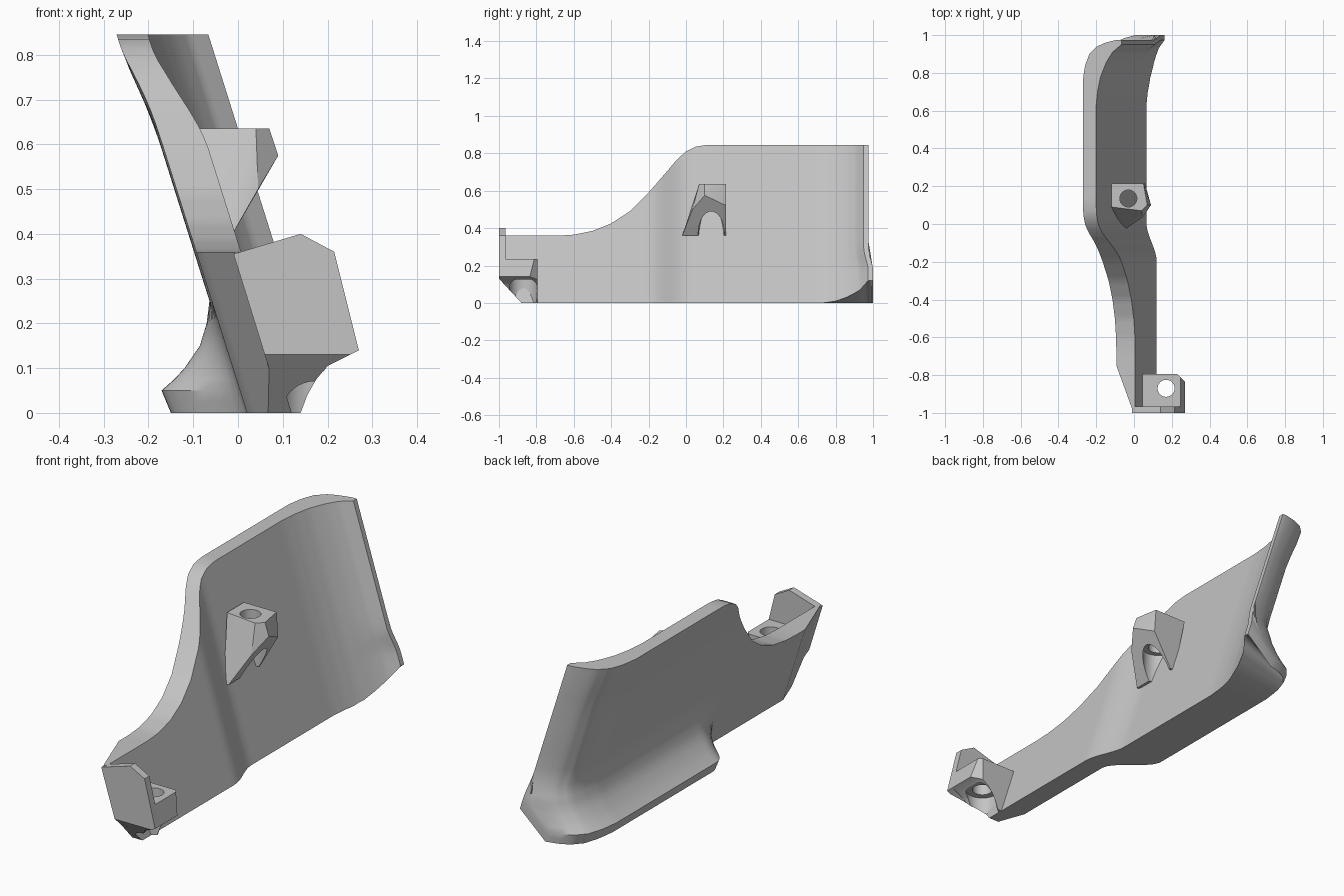
import bpy, bmesh
from mathutils import Vector

if "Cube" in bpy.data.objects:
    bpy.data.objects.remove(bpy.data.objects["Cube"])

grey = bpy.data.materials.new("light grey plastic")
grey.use_nodes = True
grey.diffuse_color = (0.55, 0.55, 0.55, 1)
grey.node_tree.nodes["Principled BSDF"].inputs["Base Color"].default_value = (0.55, 0.55, 0.55, 1)
LEAN = 0.315


def table(pairs, v):
    """Straight-line lookup in a list of (position, value) pairs."""
    if v <= pairs[0][0]:
        return pairs[0][1]
    for (a, fa), (b, fb) in zip(pairs, pairs[1:]):
        if v <= b:
            return fa + (fb - fa) * (v - a) / (b - a)
    return pairs[-1][1]


def smooth(a, b, v):
    t = min(1, max(0, (v - a) / (b - a)))
    return t * t * (3 - 2 * t)


def finish(name, bm):
    bmesh.ops.recalc_face_normals(bm, faces=bm.faces[:])
    mesh = bpy.data.meshes.new(name)
    bm.to_mesh(mesh)
    bm.free()
    mesh.materials.append(grey)
    ob = bpy.data.objects.new(name, mesh)
    bpy.context.collection.objects.link(ob)
    return ob


def select(ob):
    bpy.ops.object.select_all(action='DESELECT')
    ob.select_set(True)
    bpy.context.view_layer.objects.active = ob


def shade(ob):
    select(ob)
    bpy.ops.object.shade_smooth_by_angle(angle=0.5)


def hull(name, points):
    bm = bmesh.new()
    for p in points:
        bm.verts.new(p)
    res = bmesh.ops.convex_hull(bm, input=bm.verts[:])
    junk = set(res["geom_interior"]) | set(res["geom_unused"])
    bmesh.ops.delete(bm, geom=[g for g in junk if isinstance(g, bmesh.types.BMVert)], context='VERTS')
    bmesh.ops.dissolve_limit(bm, angle_limit=0.02, verts=bm.verts[:], edges=bm.edges[:])
    return finish(name, bm)


def prism(name, profile, y0, y1):
    """Extrude an x-z profile from y0 to y1."""
    bm = bmesh.new()
    face = bm.faces.new([bm.verts.new((x, y0, z)) for x, z in profile])
    out = bmesh.ops.extrude_face_region(bm, geom=[face])
    verts = [g for g in out["geom"] if isinstance(g, bmesh.types.BMVert)]
    bmesh.ops.translate(bm, vec=(0, y1 - y0, 0), verts=verts)
    return finish(name, bm)


def slice_off(ob, point, normal):
    """Remove everything on the normal side of a plane and cap the cut."""
    bm = bmesh.new()
    bm.from_mesh(ob.data)
    cut = bmesh.ops.bisect_plane(bm, geom=bm.verts[:] + bm.edges[:] + bm.faces[:],
                                 plane_co=point, plane_no=normal, clear_outer=True)
    bmesh.ops.holes_fill(bm, edges=[e for e in bm.edges if e.is_boundary])
    bmesh.ops.recalc_face_normals(bm, faces=bm.faces[:])
    bm.to_mesh(ob.data)
    bm.free()


def bore(ob, x, y, radius, z0, z1):
    """Cut a vertical round hole."""
    bpy.ops.mesh.primitive_cylinder_add(vertices=40, radius=radius, depth=z1 - z0,
                                        location=(x, y, (z0 + z1) / 2))
    cutter = bpy.context.object
    cutter.hide_render = True
    mod = ob.modifiers.new("bore", 'BOOLEAN')
    mod.operation, mod.solver, mod.object = 'DIFFERENCE', 'EXACT', cutter
    select(ob)
    bpy.ops.object.modifier_apply(modifier=mod.name)
    bpy.data.objects.remove(cutter)


# Leaning panel: cross-sections lofted along y
RIM = [(-.68, .36), (-.6, .365), (-.5, .385), (-.4, .425), (-.3, .49), (-.2, .59), (-.1, .705),
       (-.05, .765), (0, .81), (.05, .835), (.11, .845)]
OUTER_BEND = [(.62, 0), (.7, .008), (.78, .024), (.86, .056), (.91, .088), (.95, .135)]
INNER_BEND = [(.76, 0), (.84, .012), (.9, .035), (.94, .075), (.96, .12), (.975, .18)]
FLARE = [(0, .165), (.05, .17), (.075, .134), (.1, .103), (.15, .053), (.2, .022), (.25, 0)]
LEVELS = [0, .025, .05, .075, .1, .125, .15, .175, .2, .25]
CHIN = [(.74, 0), (.8, .01), (.86, .035), (.91, .07), (.95, .12)]


def section(y):
    rim = table(RIM, y)
    step = smooth(-.2, .01, y)
    levels = LEVELS + [.25 + (rim - .25) * k / 8 for k in range(1, 9)]
    nose = max(0, (-.88 - y) * 1.08)
    outer, inner = [], []
    for z in levels:
        tail = smooth(.75, .975, y)
        low = nose + table(CHIN, y)
        zo = low + z * (1 - low / rim)
        x = .12 - .055 * step + table(OUTER_BEND, y)
        outer.append((x - LEAN * zo, y + .025 * tail * smooth(.3, .17, zo), zo))
        zi = nose + z * (1 - nose / rim)
        x = .02 - .005 * step + table(INNER_BEND, y) + .08 * max(0, (-.75 - y) / .22)
        x -= step * (table(FLARE, z) + .02 * smooth(.62, .83, z))
        inner.append((x - LEAN * zi, y + .025 * tail * smooth(.3, .17, zi), zi))
    return outer + inner[::-1]


bm = bmesh.new()
stations = [-.985, -.93, -.88, -.8, -.75] + [-.7 + .025 * i for i in range(65)]
stations += [.91, .92, .93, .94, .95, .96, .968, .975]
rings = [[bm.verts.new(p) for p in section(y)] for y in stations]
n = len(rings[0])
for a, b in zip(rings, rings[1:]):
    for i in range(n):
        j = (i + 1) % n
        bm.faces.new((a[i], a[j], b[j], b[i]))
for ring in (rings[0], rings[-1]):
    for i in range(n // 2 - 1):
        bm.faces.new((ring[i], ring[i + 1], ring[n - 2 - i], ring[n - 1 - i]))
shade(finish("curved_panel", bm))

# Front hook: upright plate and bored shelf sharing one chamfered chin
plate = prism("front_plate", [(-.01, .355), (.14, .4), (.215, .36), (.27, .14), (.2, .105),
                              (.16, .05), (.14, 0), (.1, 0)], -1, -.965)
shelf = prism("front_shelf", [(.03, .235), (.246, .235), (.27, .14), (.235, .127), (.2, .105),
                              (.175, .075), (.155, .04), (.14, 0), (.1, 0)], -.98, -.795)
for part in (plate, shelf):
    slice_off(part, Vector((0, -.94, .065)), Vector((0, -.13, -.12)))
slice_off(plate, Vector((.03, -.985, 0)), Vector((-.5, -1, -.15)))
slice_off(shelf, Vector((.25, -.815, 0)), Vector((1, 1, 0)))
bore(shelf, .17, -.87, .075, -.1, .125)
bore(shelf, .17, -.87, .045, -.1, .4)
for part in (plate, shelf):
    shade(part)

# Middle lug on the outer face, bored from below
lug = hull("middle_lug", [
    (-.12, .215, .635), (.05, .215, .635), (.07, .1, .635), (.04, .07, .635), (-.12, .09, .635),
    (.09, .1, .575), (.058, .215, .52), (.045, .035, .5),
    (-.035, .215, .36), (-.035, -.02, .36), (-.06, .215, .36), (-.06, -.02, .36)])
bore(lug, -.03, .135, .07, .2, .5)
bore(lug, -.03, .135, .045, .2, .8)
shade(lug)
